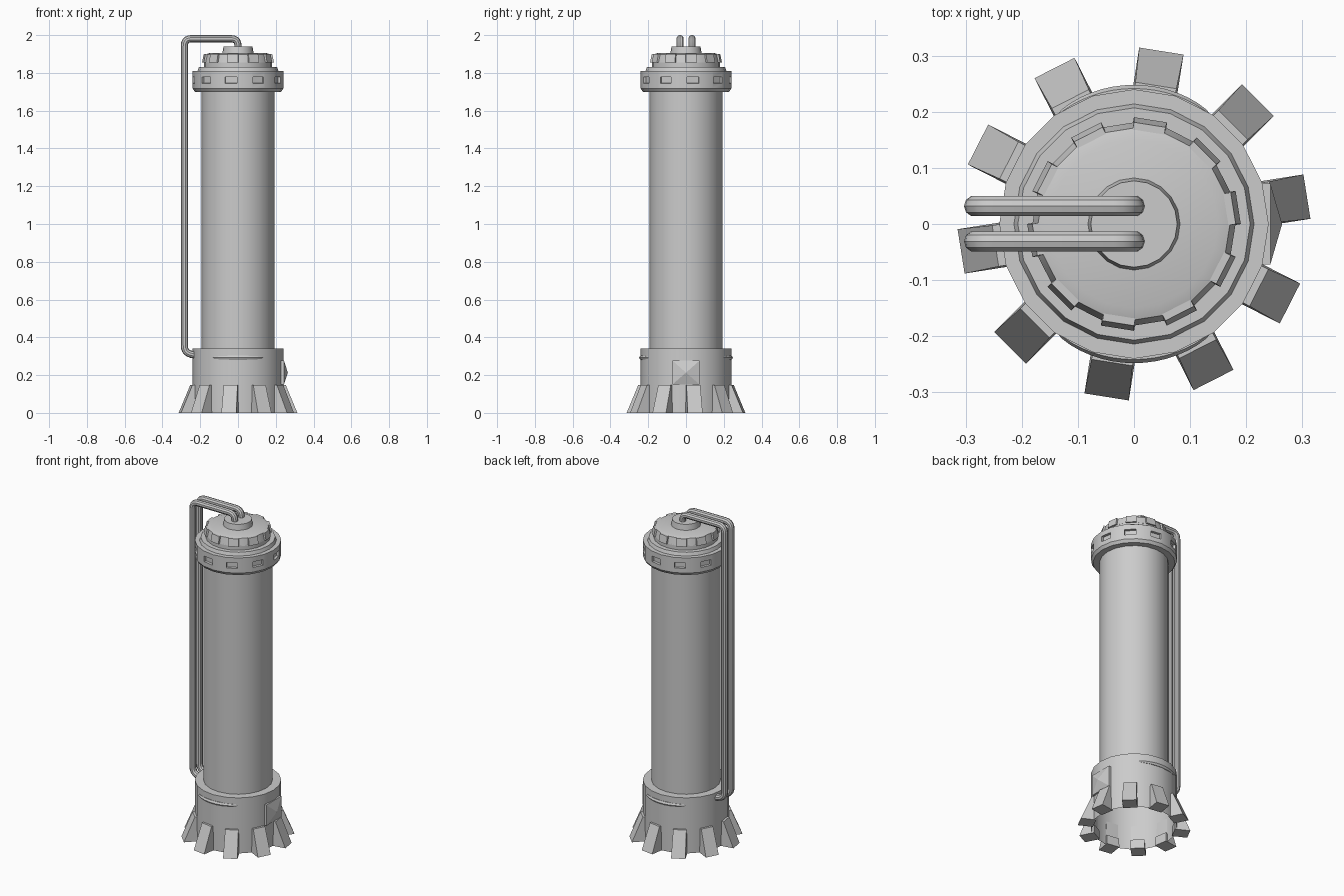
import bpy, bmesh, math
from mathutils import Vector, Matrix

if "Cube" in bpy.data.objects:
    bpy.data.objects.remove(bpy.data.objects["Cube"])

N = 20                      # sides of every turned part
STEP = 2 * math.pi / N


def finish(name, bm, smooth=True):
    me = bpy.data.meshes.new(name)
    bm.to_mesh(me)
    bm.free()
    ob = bpy.data.objects.new(name, me)
    bpy.context.collection.objects.link(ob)
    if smooth:
        shade(ob)
    return ob


def shade(ob):
    bpy.ops.object.select_all(action='DESELECT')
    ob.select_set(True)
    bpy.context.view_layer.objects.active = ob
    bpy.ops.object.shade_smooth_by_angle(angle=math.radians(30))


def lathe_bm(profile, n=N):
    """Turn an (r, z) profile around z; profile listed bottom to top."""
    bm = bmesh.new()
    rings = [[bm.verts.new((r * math.cos(i * 2 * math.pi / n), r * math.sin(i * 2 * math.pi / n), z))
              for i in range(n)] for r, z in profile]
    for a, b in zip(rings, rings[1:]):
        for i in range(n):
            k = (i + 1) % n
            bm.faces.new((a[i], a[k], b[k], b[i]))
    bmesh.ops.remove_doubles(bm, verts=bm.verts, dist=1e-5)
    return bm


def radial_prisms(name, profile, w_bottom, w_top):
    """Ten wedges with an (r, z) side profile, on every second side."""
    bm = bmesh.new()
    z0, z1 = min(p[1] for p in profile), max(p[1] for p in profile)
    for k in range(10):
        rot = Matrix.Rotation(STEP * (2 * k + 0.5), 3, 'Z')
        sides = []
        for s in (-1, 1):
            sides.append([bm.verts.new(rot @ Vector((r, s * 0.5 * (w_bottom + (w_top - w_bottom) * (z - z0) / (z1 - z0)), z)))
                          for r, z in profile])
        a, b = sides
        m = len(profile)
        bm.faces.new(a)
        bm.faces.new(b[::-1])
        for i in range(m):
            j = (i + 1) % m
            bm.faces.new((a[j], a[i], b[i], b[j]))
    bmesh.ops.recalc_face_normals(bm, faces=bm.faces)
    return finish(name, bm, False)


def tube(name, pts, radius, scales=None, res=3):
    cu = bpy.data.curves.new(name, 'CURVE')
    cu.dimensions = '3D'
    cu.bevel_depth = radius
    cu.bevel_resolution = res
    cu.use_fill_caps = True
    sp = cu.splines.new('POLY')
    sp.points.add(len(pts) - 1)
    for i, p in enumerate(pts):
        sp.points[i].co = (*p, 1)
        sp.points[i].radius = scales[i] if scales else 1
    ob = bpy.data.objects.new(name, cu)
    bpy.context.collection.objects.link(ob)
    bpy.ops.object.select_all(action='DESELECT')
    ob.select_set(True)
    bpy.context.view_layer.objects.active = ob
    bpy.ops.object.convert(target='MESH')
    shade(bpy.context.view_layer.objects.active)


def rounded(pts, d, n=5):
    """Round the inner corners of a path."""
    pts = [Vector(p) for p in pts]
    out = [pts[0]]
    for a, b, c in zip(pts, pts[1:], pts[2:]):
        p, q = b + (a - b).normalized() * d, b + (c - b).normalized() * d
        for i in range(n + 1):
            t = i / n
            out.append(p * (1 - t) ** 2 + b * 2 * t * (1 - t) + q * t * t)
    return out + [pts[-1]]


# Open-bottomed base sleeve and main body
finish("base_sleeve", lathe_bm([(0.24, 0), (0.24, 0.34), (0.185, 0.34)]))
finish("body_tube", lathe_bm([(0.192, 0.335), (0.192, 1.72)]))

# Splayed feet
radial_prisms("feet", [(0.225, 0), (0.312, 0), (0.25, 0.148), (0.236, 0.148),
                       (0.236, 0.055), (0.225, 0.055)], 0.08, 0.074)

# Top collar with a recessed slot in every second side
bm = lathe_bm([(0.185, 1.70), (0.228, 1.70), (0.24, 1.717), (0.24, 1.81), (0.214, 1.81),
               (0.207, 1.83), (0.18, 1.83), (0.18, 1.86)])
slots = []
for f in bm.faces:
    c = f.calc_center_median()
    if abs(c.z - 1.7635) < 0.005 and abs(f.normal.z) < 0.1 and c.xy.length > 0.23:
        if int(math.atan2(c.y, c.x) % (2 * math.pi) / STEP) % 2 == 0:
            slots.append(f)
bm.normal_update()
bmesh.ops.inset_individual(bm, faces=slots, thickness=0.008)
for v in {v for f in slots for v in f.verts}:
    v.co.z = 1.762 + (0.017 if v.co.z > 1.7635 else -0.017)
bm.normal_update()
bmesh.ops.inset_individual(bm, faces=slots, thickness=0.001, depth=-0.015)
finish("top_collar", bm)

# Gripped lid and its centre cap
finish("lid", lathe_bm([(0.15, 1.855), (0.181, 1.855), (0.171, 1.898), (0.15, 1.905), (0, 1.907)]))
radial_prisms("lid_grips", [(0.16, 1.855), (0.188, 1.855), (0.179, 1.899), (0.16, 1.899)], 0.06, 0.057)
finish("lid_cap", lathe_bm([(0.083, 1.90), (0.077, 1.94), (0, 1.94)]))

# Twin pipes from the cap down the left side into the base
for name, y in (("pipe_back", 0.032), ("pipe_front", -0.031)):
    path = [(0, y, 1.92), (0, y, 1.981), (-0.284, y, 1.981), (-0.284, y, 0.318), (-0.215, y, 0.303)]
    tube(name, rounded(path, 0.038), 0.019)

# Tapered beads on the front and back of the base
for name, mid in (("bead_front", -90), ("bead_back", 90)):
    ts = [i / 8 - 1 for i in range(17)]
    pts = [(0.235 * math.cos(math.radians(mid + 37 * t)), 0.235 * math.sin(math.radians(mid + 37 * t)), 0.292)
           for t in ts]
    tube(name, pts, 0.013, [max(0.05, math.sqrt(1 - t * t)) for t in ts], 1)

# Pyramid-faced panel on the right
bm = bmesh.new()
for x in (0.215, 0.243):
    for y in (-0.072, 0.072):
        for z in (0.15, 0.277):
            bm.verts.new((x, y, z))
bm.verts.new((0.264, 0, 0.213))
bmesh.ops.convex_hull(bm, input=bm.verts)
bmesh.ops.recalc_face_normals(bm, faces=bm.faces)
finish("side_panel", bm, False)
